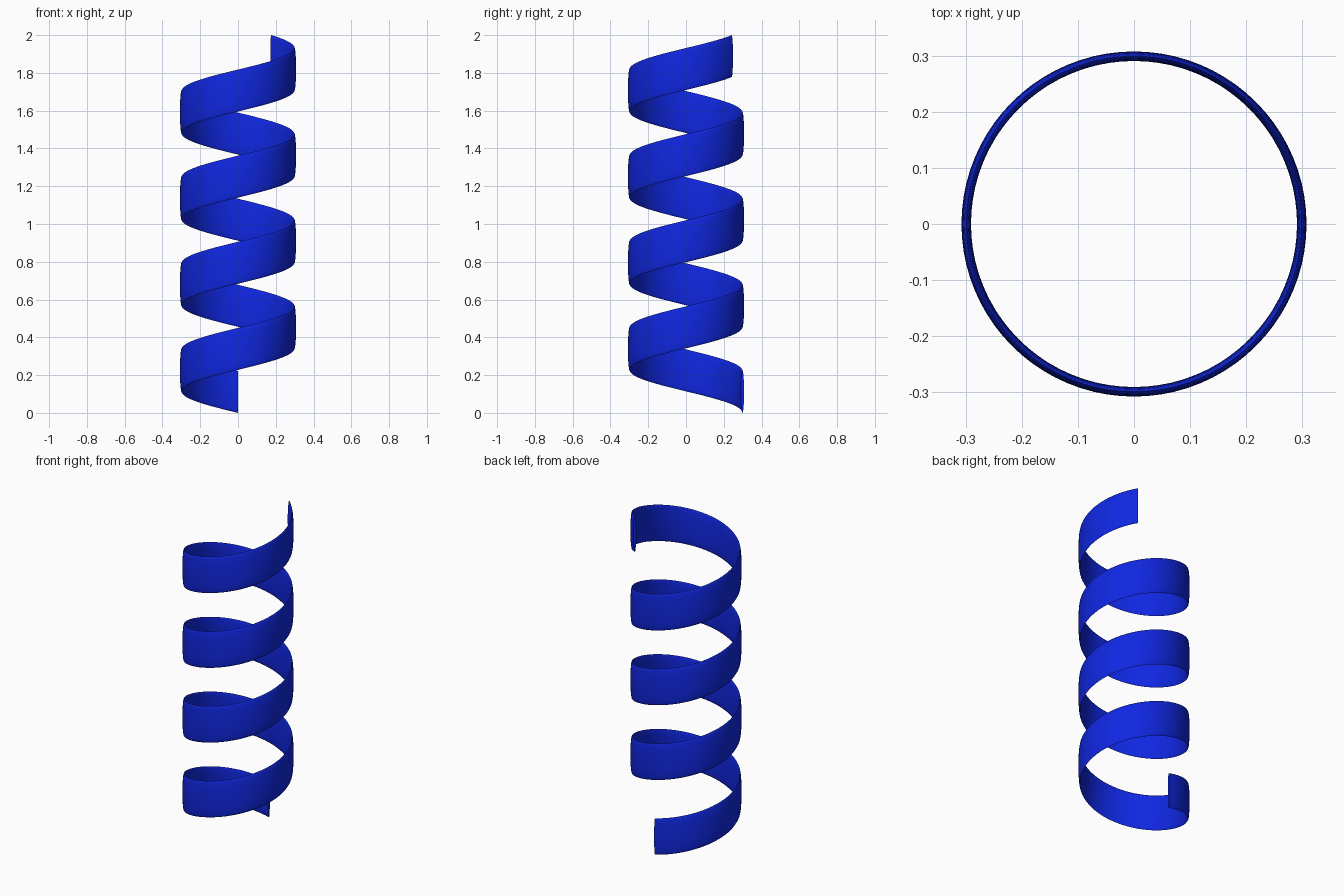
import bpy, bmesh
from math import sin, cos, pi, radians

if "Cube" in bpy.data.objects:
    bpy.data.objects.remove(bpy.data.objects["Cube"])

RADIUS, HALF_THICK, HALF_HEIGHT = 0.299, 0.0085, 0.111
TURNS, STEPS, SIDES = 3.9, 312, 24
RISE = 2.0 - 2 * HALF_HEIGHT

bm = bmesh.new()

# flattened elliptical cross-sections, kept upright along a rising helix
rings = []
for i in range(STEPS + 1):
    t = i / STEPS
    a = radians(90) + TURNS * 2 * pi * t
    ring = []
    for k in range(SIDES):
        p = 2 * pi * k / SIDES
        r = RADIUS + HALF_THICK * cos(p)
        z = HALF_HEIGHT + RISE * t + HALF_HEIGHT * sin(p)
        ring.append(bm.verts.new((r * cos(a), r * sin(a), z)))
    rings.append(ring)

# skin between neighbouring sections, then cap both ends
for r0, r1 in zip(rings, rings[1:]):
    for k in range(SIDES):
        n = (k + 1) % SIDES
        bm.faces.new((r0[k], r0[n], r1[n], r1[k]))
bm.faces.new(rings[0])
bm.faces.new(rings[-1])
bmesh.ops.recalc_face_normals(bm, faces=bm.faces)

mesh = bpy.data.meshes.new("spiral_ribbon")
bm.to_mesh(mesh)
bm.free()
ribbon = bpy.data.objects.new("spiral_ribbon", mesh)
bpy.context.collection.objects.link(ribbon)

# blue finish
blue = bpy.data.materials.new("blue")
blue.diffuse_color = (0.005, 0.02, 0.75, 1)
blue.use_nodes = True
blue.node_tree.nodes["Principled BSDF"].inputs["Base Color"].default_value = blue.diffuse_color
mesh.materials.append(blue)

bpy.context.view_layer.objects.active = ribbon
ribbon.select_set(True)
bpy.ops.object.shade_smooth_by_angle(angle=radians(50))
